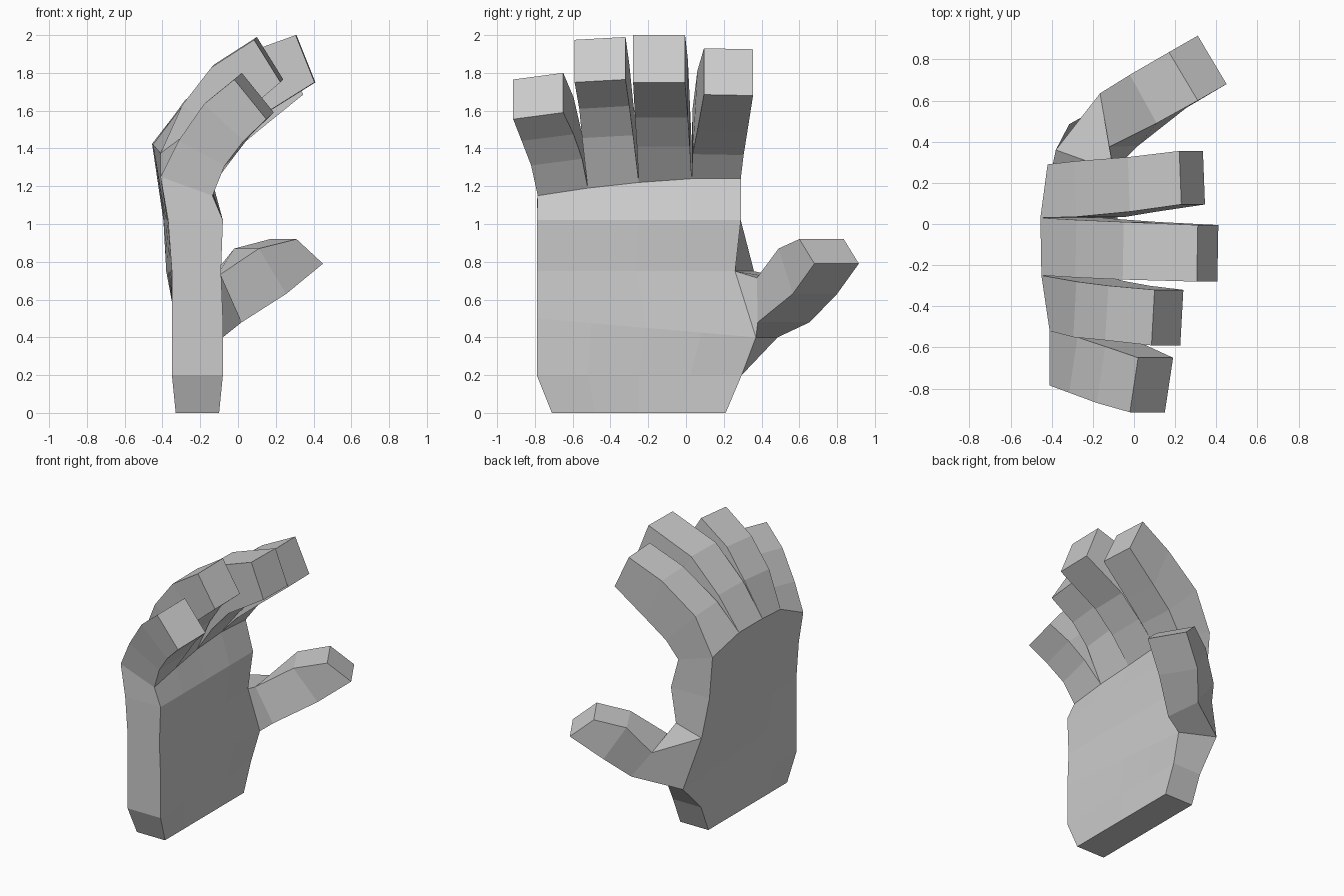
import bpy, bmesh
from mathutils import Vector

if "Cube" in bpy.data.objects:
    bpy.data.objects.remove(bpy.data.objects["Cube"])

bm = bmesh.new()


def row(a, b, n=5):
    """n vertices evenly spaced from a to b."""
    a, b = Vector(a), Vector(b)
    return [bm.verts.new(a.lerp(b, i / (n - 1))) for i in range(n)]


def bridge(a, b):
    """Quads between two closed loops of equal length."""
    for i in range(len(a)):
        j = (i + 1) % len(a)
        bm.faces.new((a[i], a[j], b[j], b[i]))


def loft(base, sections):
    """Carry a base loop through further sections and cap the end."""
    for pts in sections:
        loop = [bm.verts.new(p) for p in pts]
        bridge(base, loop)
        base = loop
    bm.faces.new(base)


# Palm rings: (palm side little-finger end, thumb end), (back little-finger end, thumb end)
rings = [
    ((-.10, -.71, 0), (-.10, .21, 0), (-.33, -.71, 0), (-.33, .21, 0)),
    ((-.08, -.79, .2), (-.10, .295, .2), (-.35, -.79, .2), (-.33, .295, .2)),
    ((-.08, -.79, .5), (-.08, .37, .40), (-.35, -.79, .5), (-.315, .485, .40)),
    ((-.09, -.79, .75), (-.10, .26, .75), (-.35, -.79, .75), (-.38, .36, .75)),
    ((-.08, -.79, 1.02), (-.08, .29, 1.02), (-.37, -.79, 1.02), (-.395, .29, 1.02)),
]
palm = [(row(a, b), row(c, d)) for a, b, c, d in rings]

# Knuckle ring: y, palm-side x and z, back x and z
knuckles = [
    (-.785, -.135, 1.15, -.41, 1.25),
    (-.52, -.145, 1.19, -.41, 1.375),
    (-.25, -.16, 1.22, -.45, 1.42),
    (.03, -.16, 1.24, -.455, 1.425),
    (.29, -.14, 1.24, -.42, 1.33),
]
palm.append(([bm.verts.new((k[1], k[0], k[2])) for k in knuckles],
             [bm.verts.new((k[3], k[0], k[4])) for k in knuckles]))

# Palm walls, leaving the thumb opening free
for n, ((i0, o0), (i1, o1)) in enumerate(zip(palm, palm[1:])):
    for j in range(4):
        bm.faces.new((i0[j], i0[j + 1], i1[j + 1], i1[j]))
        bm.faces.new((o0[j + 1], o0[j], o1[j], o1[j + 1]))
    bm.faces.new((o0[0], i0[0], i1[0], o1[0]))
    if n != 2:
        bm.faces.new((i0[4], o0[4], o1[4], i1[4]))
for j in range(4):
    bm.faces.new((palm[0][1][j], palm[0][1][j + 1], palm[0][0][j + 1], palm[0][0][j]))

# Fingers: tilt (x, z) across the width, then sections
# (back x, back z, palm-side x, palm-side z, y start, y end)
fingers = [
    ((.04, .035), [(-.315, 1.44, -.07, 1.31, -.82, -.55),
                   (-.18, 1.635, .03, 1.44, -.87, -.595),
                   (-.02, 1.765, .15, 1.555, -.915, -.65)]),
    ((.015, .015), [(-.295, 1.63, -.05, 1.455, -.55, -.28),
                    (-.14, 1.83, .06, 1.61, -.565, -.30),
                    (.085, 1.975, .225, 1.75, -.59, -.32)]),
    ((.005, 0), [(-.285, 1.65, -.03, 1.41, -.26, .02),
                 (-.055, 1.87, .11, 1.565, -.27, .01),
                 (.305, 2.0, .405, 1.75, -.28, -.005)]),
    ((-.01, -.005), [(-.28, 1.61, -.04, 1.37, .035, .305),
                     (-.02, 1.81, .11, 1.495, .06, .325),
                     (.23, 1.93, .345, 1.685, .095, .355)]),
]
inner, outer = palm[-1]
for j, (tilt, secs) in enumerate(fingers):
    tx, tz = tilt
    base = [outer[j], outer[j + 1], inner[j + 1], inner[j]]
    loft(base, [((bx, y0, bz), (bx + tx, y1, bz + tz),
                 (px + tx, y1, pz + tz), (px, y0, pz))
                for bx, bz, px, pz, y0, y1 in secs])

# Thumb grown from the side opening
opening = [palm[3][0][4], palm[3][1][4], palm[2][1][4], palm[2][0][4]]
loft(opening, [
    ((-.12, .375, .715), (-.165, .635, .69), (-.01, .655, .48), (.02, .38, .48)),
    ((.11, .49, .87), (-.02, .725, .87), (.115, .80, .63), (.255, .565, .63)),
    ((.31, .60, .92), (.17, .835, .92), (.31, .915, .79), (.45, .68, .79)),
])

bmesh.ops.recalc_face_normals(bm, faces=bm.faces[:])
mesh = bpy.data.meshes.new("hand")
bm.to_mesh(mesh)
bm.free()
hand = bpy.data.objects.new("hand", mesh)
bpy.context.collection.objects.link(hand)
